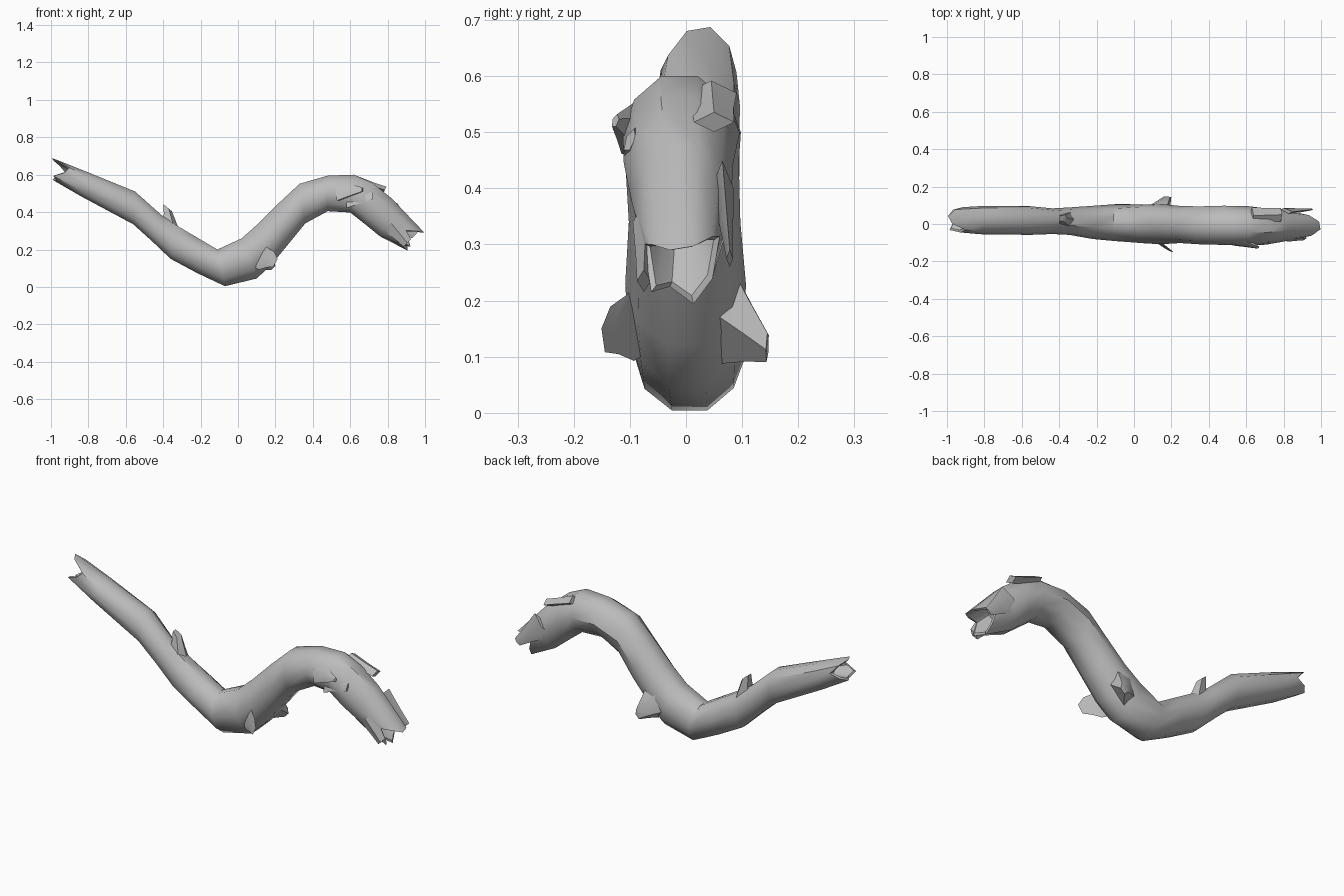
import bpy, bmesh, math, random
from mathutils import Vector as V

random.seed(4)
N = 10
grey = bpy.data.materials.new("weathered grey")
grey.diffuse_color = (0.5, 0.5, 0.5, 1)


def finish(name, bm):
    bmesh.ops.recalc_face_normals(bm, faces=bm.faces[:])
    me = bpy.data.meshes.new(name)
    bm.to_mesh(me)
    bm.free()
    me.materials.append(grey)
    ob = bpy.data.objects.new(name, me)
    bpy.context.collection.objects.link(ob)
    bpy.ops.object.select_all(action='DESELECT')
    ob.select_set(True)
    bpy.context.view_layer.objects.active = ob
    bpy.ops.object.shade_smooth_by_angle(angle=math.radians(42))
    return ob


def skin(name, rings):
    """Bridge successive rings of points and cap both ends."""
    bm = bmesh.new()
    vr = [[bm.verts.new(p) for p in r] for r in rings]
    for a, b in zip(vr, vr[1:]):
        n = len(a)
        for i in range(n):
            bm.faces.new((a[i], a[(i + 1) % n], b[(i + 1) % n], b[i]))
    bm.faces.new(vr[0])
    bm.faces.new(vr[-1])
    return finish(name, bm)


# trunk sections: top x, top z, bottom x, bottom z, y min, y max
sections = [
    (-0.93, 0.668, -0.965, 0.565, -0.045, 0.09),
    (-0.80, 0.612, -0.84, 0.485, -0.055, 0.10),
    (-0.55, 0.51, -0.56, 0.335, -0.06, 0.10),
    (-0.41, 0.385, -0.46, 0.245, -0.055, 0.088),
    (-0.33, 0.33, -0.36, 0.15, -0.06, 0.09),
    (-0.22, 0.265, -0.22, 0.075, -0.08, 0.10),
    (-0.11, 0.20, -0.07, 0.004, -0.095, 0.108),
    (0.02, 0.26, 0.10, 0.045, -0.105, 0.11),
    (0.11, 0.34, 0.18, 0.12, -0.107, 0.107),
    (0.22, 0.45, 0.27, 0.23, -0.107, 0.102),
    (0.33, 0.552, 0.36, 0.34, -0.107, 0.097),
    (0.48, 0.595, 0.48, 0.405, -0.11, 0.096),
    (0.62, 0.60, 0.60, 0.398, -0.117, 0.094),
    (0.72, 0.555, 0.68, 0.335, -0.115, 0.09),
    (0.82, 0.475, 0.76, 0.27, -0.10, 0.085),
    (0.95, 0.335, 0.875, 0.225, -0.075, 0.06),
]


def ring(s, scale=1.0, shift=V((0, 0, 0)), jag=None, wobble=0.0):
    t, b = V((s[0], 0, s[1])), V((s[2], 0, s[3]))
    c = (t + b) / 2 + V((0, (s[4] + s[5]) / 2, 0))
    up = (t - b) / 2 / math.cos(math.pi / N)
    side = V((0, (s[5] - s[4]) / 2, 0))
    out = []
    for i in range(N):
        a = 2 * math.pi * (i + 0.5) / N
        k = scale
        if abs(math.cos(a)) < 0.9:
            k *= 1 + random.uniform(-wobble, 0.3 * wobble)
        p = c + (up * math.cos(a) + side * math.sin(a)) * k + shift
        out.append(p + (jag[i] if jag else V((0, 0, 0))))
    return out


# trunk with broken, hollow ends
left, right = V((-0.93, 0, 0.28)), V((0.72, 0, -0.69))
jl = [left * d for d in (0.07, 0.02, -0.035, 0.01, 0.03, 0.005, 0.03, -0.02, -0.04, 0.045)]
jr = [right * d for d in (0.055, 0.0, -0.05, 0.01, 0.045, 0.0, 0.045, -0.03, 0.02, 0.065)]
A, B = sections[0], sections[-1]
rings = [ring(A, 0.5, -left * 0.08), ring(A, 0.82, jag=[j * 0.8 for j in jl]), ring(A, jag=jl)]
rings += [ring(s, wobble=0.07) for s in sections[1:-1]]
rings += [ring(B, jag=jr), ring(B, 0.84, jag=[j * 0.8 for j in jr]), ring(B, 0.55, -right * 0.10)]
skin("trunk", rings)


def stub(name, base, tip, u, w, k, n=5):
    """Tapered broken twig or bark flap: u and w are half axes at the base."""
    base, tip, u, w = V(base), V(tip), V(u), V(w)

    def loop(c, s):
        return [c + (u * math.cos(2 * math.pi * i / n) + w * math.sin(2 * math.pi * i / n)) * s
                for i in range(n)]
    return skin(name, [loop(base, 1), loop(base.lerp(tip, 0.55), (1 + k) / 2.2), loop(tip, k)])


# broken twigs
stub("top_twig", (-0.35, 0.02, 0.30), (-0.378, 0.03, 0.425), (0.06, 0, -0.05), (0, 0.05, 0), 0.42)
stub("front_twig", (0.10, -0.075, 0.165), (0.182, -0.135, 0.148), (0.02, 0, 0.075), (0.05, -0.03, -0.02), 0.55)
stub("back_twig", (0.12, 0.07, 0.19), (0.18, 0.145, 0.118), (0.05, 0, 0.09), (0.06, -0.01, -0.05), 0.27)

# peeling bark flaps near the drooping end
stub("front_bark_spike", (0.54, -0.085, 0.51), (0.665, -0.126, 0.52), (0, 0.015, 0.06), (0.02, 0.03, 0), 0.2)
stub("front_bark_flap", (0.58, -0.075, 0.47), (0.72, -0.10, 0.485), (0, 0.02, 0.06), (0.0, 0.025, 0), 0.35)
stub("top_bark_flap", (0.63, 0.045, 0.57), (0.785, 0.05, 0.518), (0, 0.045, 0), (0.01, 0, 0.022), 0.8, 4)
stub("back_splinter", (0.80, 0.065, 0.40), (0.945, 0.078, 0.275), (0, 0.02, 0), (0.05, 0, 0.05), 0.3, 4)
stub("front_splinter", (0.82, -0.07, 0.34), (0.905, -0.075, 0.235), (0, 0.025, 0), (0.04, 0, 0.04), 0.5, 4)
